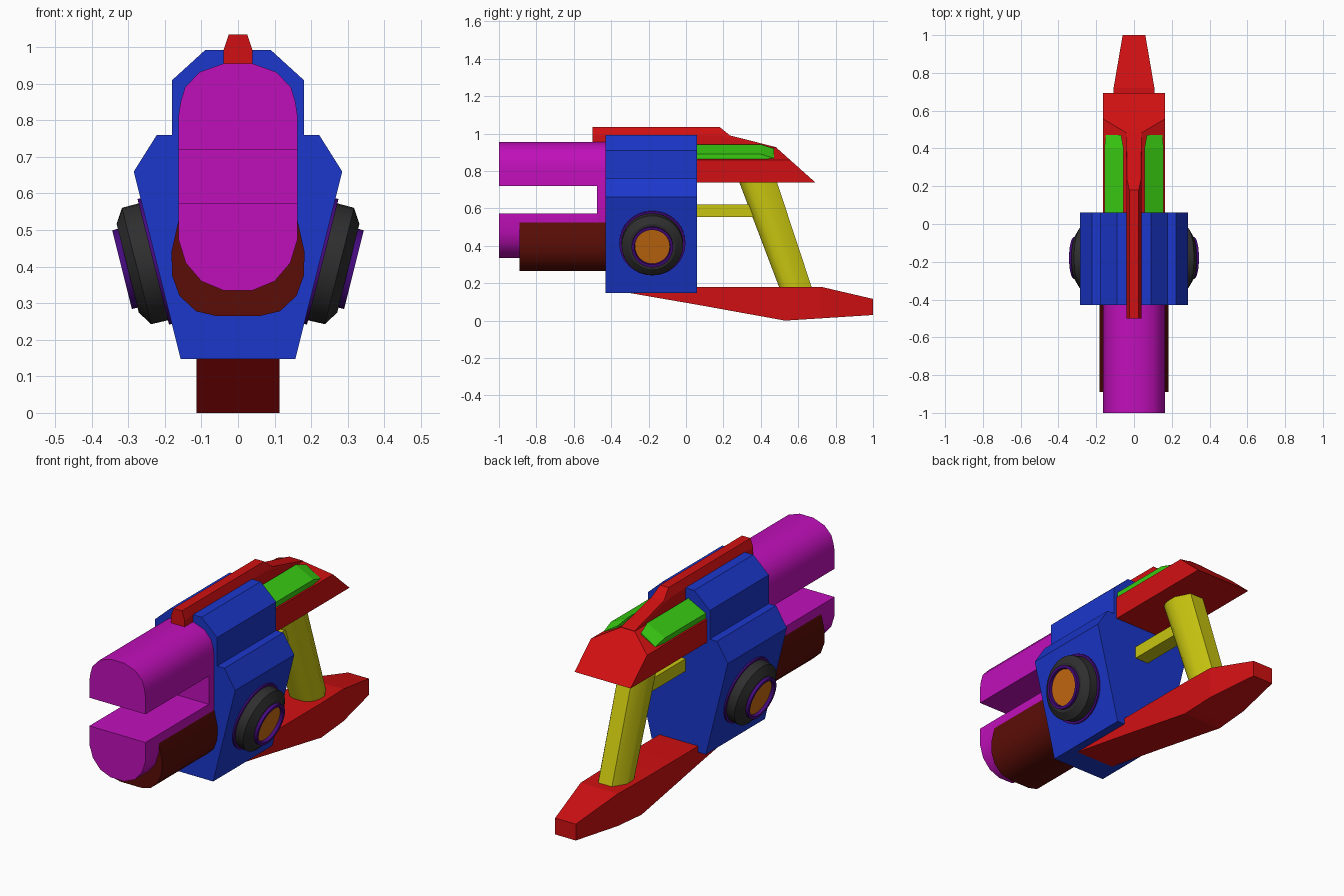
import bpy, bmesh, math
from mathutils import Vector

if "Cube" in bpy.data.objects:
    bpy.data.objects.remove(bpy.data.objects["Cube"])

COLORS = {
    "magenta": (0.53, 0.005, 0.49), "blue": (0.011, 0.038, 0.60), "red": (0.64, 0.005, 0.006),
    "maroon": (0.105, 0.004, 0.002), "green": (0.04, 0.59, 0.006), "yellow": (0.58, 0.56, 0.005),
    "black": (0.027, 0.028, 0.027), "purple": (0.06, 0.003, 0.21), "orange": (0.59, 0.148, 0.005)}
MATS = {}
for key, rgb in COLORS.items():
    MATS[key] = bpy.data.materials.new(key)
    MATS[key].diffuse_color = (*rgb, 1)


def finish(name, bm, color, angle=30):
    bmesh.ops.recalc_face_normals(bm, faces=bm.faces)
    me = bpy.data.meshes.new(name)
    bm.to_mesh(me)
    bm.free()
    me.materials.append(MATS[color])
    ob = bpy.data.objects.new(name, me)
    bpy.context.collection.objects.link(ob)
    bpy.ops.object.select_all(action='DESELECT')
    ob.select_set(True)
    bpy.context.view_layer.objects.active = ob
    bpy.ops.object.shade_smooth_by_angle(angle=math.radians(angle))
    return ob


def loft(name, sections, color, angle=30):
    """Join matching closed 3D sections and cap both ends."""
    bm = bmesh.new()
    rings = [[bm.verts.new(p) for p in s] for s in sections]
    n = len(rings[0])
    for a, b in zip(rings, rings[1:]):
        for i in range(n):
            j = (i + 1) % n
            bm.faces.new((a[i], a[j], b[j], b[i]))
    bm.faces.new(rings[0])
    bm.faces.new(rings[-1])
    return finish(name, bm, color, angle)


def mirrored(half):
    """Right half (x, z) profile to full symmetric outline."""
    return half + [(-x, z) for x, z in reversed(half)]


def extrude_y(name, outline, y0, y1, color, angle=30):
    return loft(name, [[(x, y, z) for x, z in outline] for y in (y0, y1)], color, angle)


# Main body
extrude_y("body", mirrored([(0.157, 0.148), (0.285, 0.66), (0.222, 0.76), (0.18, 0.76),
                            (0.18, 0.91), (0.09, 0.992)]), -0.43, 0.06, "blue", 10)

# Barrel: upper and lower prongs meeting in a full-height block
lower = [(0.04, 0.335), (0.10, 0.36), (0.143, 0.41), (0.163, 0.475)]
upper = [(0.163, 0.81), (0.157, 0.85), (0.145, 0.89), (0.105, 0.932), (0.04, 0.955)]
extrude_y("barrel_upper_prong", mirrored([(0.163, 0.72)] + upper), -1, -0.475, "magenta", 35)
extrude_y("barrel_lower_prong", mirrored(lower + [(0.163, 0.572)]), -1, -0.475, "magenta", 35)
extrude_y("barrel_root", mirrored(lower + upper), -0.475, -0.40, "magenta", 35)

# Sheath under the barrel
extrude_y("barrel_sheath", mirrored([(0.06, 0.265), (0.115, 0.278), (0.16, 0.32), (0.18, 0.375),
                                     (0.182, 0.44), (0.163, 0.525)]), -0.89, -0.40, "maroon", 35)

# Lower fin, tapering in width to the rear
fin = [(-0.31, 0.149, 0.149, 0.113), (0.06, 0.085, 0.18, 0.113), (0.53, 0.0, 0.18, 0.113),
       (0.72, 0.012, 0.18, 0.108), (1.0, 0.03, 0.115, 0.06)]
loft("lower_fin", [[(-w, y, a), (w, y, a), (w, y, b + 0.001), (-w, y, b + 0.001)]
                   for y, a, b, w in fin], "red", 5)

# Rear cover with a slanted back
cover = mirrored([(0.163, 0.738), (0.163, 0.86), (0.04, 0.925)])
loft("rear_cover", [[(x, 0.03, z) for x, z in cover],
                    [(x, 0.69 - (z - 0.74) * 1.12, z) for x, z in cover]], "red", 5)

# Top rail running into the rear cover
rail = [(-0.5, 0.955, 0.99, 1.035, 0.025), (0.18, 0.92, 0.99, 1.035, 0.025),
        (0.235, 0.91, 0.98, 0.99, 0.036), (0.483, 0.90, 0.92, 0.927, 0.04)]
loft("top_rail", [[(x, y, z) for x, z in mirrored([(0.04, a), (0.04, b), (w, c)])]
                  for y, a, b, c, w in rail], "red", 5)

# Green panels on the cover slopes
for s, side in ((1, "right"), (-1, "left")):
    sections = [(0.03, 0.055, 0.157, 0), (0.40, 0.055, 0.157, 0), (0.47, 0.068, 0.15, 0.022)]
    loft("panel_" + side, [[(s * a, y, 0.90), (s * a, y, 0.942 - d),
                            (s * b, y, 0.89 - d), (s * b, y, 0.86)]
                           for y, a, b, d in sections], "green", 5)


# Slanted grip post: rounded front, chamfered rear, and a link bar to the body
def grip_section(z, y0, y1):
    half = [(0.03, 0), (0.058, 0.08), (0.074, 0.22), (0.08, 0.4), (0.08, 0.62), (0.04, 1)]
    return [(x, y0 + t * (y1 - y0), z) for x, t in mirrored(half)]


loft("grip_post", [grip_section(0.16, 0.505, 0.678), grip_section(0.76, 0.277, 0.48)],
     "yellow", 31)
extrude_y("grip_link_bar", mirrored([(0.04, 0.555), (0.04, 0.62)]), 0.03, 0.38, "yellow")


# Round side ports, lathed around the normal of the slanted body side
def lathe(name, profile, color, s, steps=32):
    axis = Vector((s * 0.97, 0, -0.243)).normalized()
    up = Vector((s * 0.243, 0, 0.97)).normalized()
    center, fwd = Vector((s * 0.224, -0.18, 0.415)), Vector((0, 1, 0))
    bm = bmesh.new()
    rings = []
    for r, d in profile:
        rings.append([bm.verts.new(center + axis * d + r * (
            up * math.cos(k * math.tau / steps) + fwd * math.sin(k * math.tau / steps)))
            for k in range(steps)])
    for a, b in zip(rings, rings[1:]):
        for i in range(steps):
            j = (i + 1) % steps
            bm.faces.new((a[i], a[j], b[j], b[i]))
    bm.faces.new(rings[0])
    bm.faces.new(rings[-1])
    finish(name, bm, color)


for s, side in ((1, "right"), (-1, "left")):
    lathe("port_base_" + side, [(0.177, -0.02), (0.177, 0.008)], "purple", s)
    lathe("port_housing_" + side, [(0.165, 0), (0.164, 0.055), (0.125, 0.08), (0.110, 0.08),
                                   (0.110, 0.05)], "black", s)
    lathe("port_ring_" + side, [(0.111, 0.04), (0.111, 0.096), (0.096, 0.096),
                                (0.094, 0.055)], "purple", s)
    lathe("port_lens_" + side, [(0.0935, 0.05), (0.0935, 0.08)], "orange", s)

for m in bpy.data.materials:
    if m.users and not m.is_grease_pencil:
        m.use_nodes = True
        m.node_tree.nodes["Principled BSDF"].inputs["Base Color"].default_value = m.diffuse_color
